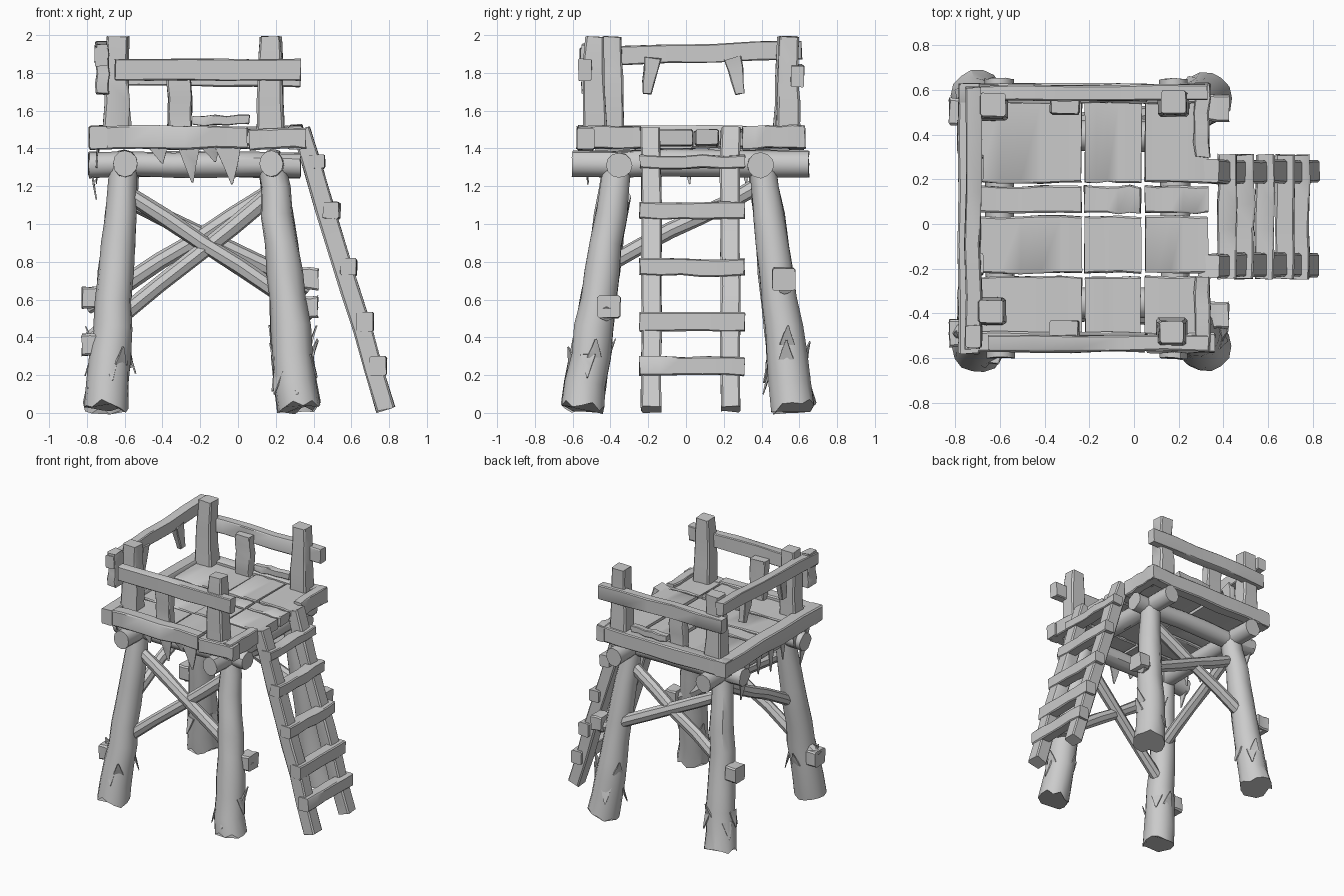
import bpy, bmesh, math, random
from mathutils import Vector

random.seed(4)
old = bpy.data.objects.get("Cube")
if old:
    bpy.data.objects.remove(old)

wood = bpy.data.materials.new("weathered wood")
wood.use_nodes = True
wood.diffuse_color = (0.6, 0.6, 0.6, 1)
wood.node_tree.nodes["Principled BSDF"].inputs["Base Color"].default_value = (0.6, 0.6, 0.6, 1)


def section(w, h, sides):
    """Round outline, or a rectangle with chamfered corners when sides is 0."""
    if sides:
        turns = [math.tau * i / sides for i in range(sides)]
        return [(w / 2 * math.cos(t), h / 2 * math.sin(t)) for t in turns]
    x, y = w / 2, h / 2
    c = min(x, y) * 0.18
    return [(x, c - y), (x, y - c), (x - c, y), (c - x, y),
            (-x, y - c), (-x, c - y), (c - x, -y), (x - c, -y)]


def timber(name, a, b, start, end=None, sides=0, rings=5, wobble=0.005, up=(0, 0, 1), ragged=0):
    """Rough length of wood from a to b; start and end are (width, height)."""
    a, b, end = Vector(a), Vector(b), end or start
    d = (b - a).normalized()
    side = d.cross(Vector(up)).normalized()
    top = side.cross(d)
    bm = bmesh.new()
    loops = []
    for i in range(rings + 1):
        t = i / rings
        w, h = (s + (e - s) * t for s, e in zip(start, end))
        grow = 1 + random.uniform(-1, 1) * wobble / max(w, h)
        drift = side * random.uniform(-wobble, wobble) + top * random.uniform(-wobble, wobble)
        loop = []
        for u, v in section(w * grow, h * grow, sides):
            n = random.uniform(-wobble, wobble) * 0.4
            p = a.lerp(b, t) + drift + side * (u + n) + top * (v + n)
            if i in (0, rings):
                p += d * random.uniform(-wobble, wobble)
            if i == 0:
                p += d * random.uniform(0, ragged)
            loop.append(bm.verts.new(p))
        loops.append(loop)
    for lo, hi in zip(loops, loops[1:]):
        for k in range(len(lo)):
            j = (k + 1) % len(lo)
            bm.faces.new((lo[k], lo[j], hi[j], hi[k]))
    bm.faces.new(loops[0][::-1])
    bm.faces.new(loops[-1])
    bmesh.ops.recalc_face_normals(bm, faces=bm.faces)
    mesh = bpy.data.meshes.new(name)
    bm.to_mesh(mesh)
    bm.free()
    mesh.materials.append(wood)
    obj = bpy.data.objects.new(name, mesh)
    bpy.context.collection.objects.link(obj)
    bpy.ops.object.select_all(action="DESELECT")
    obj.select_set(True)
    bpy.context.view_layer.objects.active = obj
    bpy.ops.object.shade_smooth_by_angle(angle=math.radians(35))
    return obj


def splinter(name, a, b, width, up):
    timber(name, a, b, (width, 0.012), (0.008, 0.006), rings=2, wobble=0.002, up=up)


# Splayed log legs with torn bark near the foot
for sx, foot_x, head_x in (("left", 0.32, 0.18), ("right", -0.70, -0.60)):
    for sy, foot_y, head_y in (("front", -0.55, -0.36), ("back", 0.57, 0.40)):
        name = f"{sy}_{sx}_leg"
        timber(name, (foot_x, foot_y, 0.005), (head_x, head_y, 1.34), (0.235, 0.235),
               (0.145, 0.145), sides=14, rings=9, wobble=0.007, up=(0, 1, 0), ragged=0.05)
        for k in range(6):
            t = math.tau * (k + random.random()) / 6
            out = Vector((math.cos(t), math.sin(t), 0))
            f = random.uniform(0.16, 0.28)
            core = Vector((foot_x, foot_y, 0)).lerp(Vector((head_x, head_y, 1.34)), f)
            root = core + out * 0.098
            tip = root + out * 0.035 + Vector((0, 0, random.choice((-0.12, 0.1))))
            splinter(name + "_bark", root, tip, 0.08, out)

# Log beams under the deck, crossing at the leg heads
for y in (-0.355, 0.395):
    timber("cross_log", (-0.79, y, 1.315), (0.33, y, 1.315), (0.14, 0.135), sides=12)
for x in (-0.60, 0.18):
    timber("side_log", (x, -0.60, 1.32), (x, 0.65, 1.32), (0.13, 0.14), sides=12)

# Diagonal braces with their ends poking through the legs
for name, a, b in (
    ("front_brace", (-0.80, -0.49, 0.37), (0.16, -0.33, 1.14)),
    ("front_brace", (0.40, -0.42, 0.52), (-0.58, -0.38, 1.16)),
    ("back_brace", (0.38, 0.52, 0.66), (-0.58, 0.42, 1.13)),
    ("back_brace", (-0.80, 0.50, 0.56), (0.16, 0.42, 1.16)),
    ("right_brace", (-0.63, -0.40, 0.80), (-0.60, 0.40, 1.21)),
):
    timber(name, a, b, (0.085, 0.09), sides=8)
for p in ((-0.785, -0.49, 0.36), (-0.785, 0.50, 0.61), (0.385, -0.41, 0.56), (0.385, 0.52, 0.71)):
    x, y, z = p
    s = math.copysign(0.05, x)
    timber("brace_end", (x - s, y, z), (x + s * 0.8, y, z), (0.12, 0.115), rings=2)

# Deck frame boards
timber("front_board", (-0.78, -0.53, 1.455), (0.05, -0.53, 1.46), (0.09, 0.12))
timber("front_board", (0.06, -0.53, 1.45), (0.36, -0.53, 1.455), (0.09, 0.11))
timber("back_board", (-0.78, 0.585, 1.455), (0.34, 0.585, 1.46), (0.09, 0.12))
timber("back_ledge", (-0.24, 0.57, 1.545), (0.06, 0.57, 1.555), (0.05, 0.05))
timber("right_board", (-0.735, -0.58, 1.46), (-0.735, 0.63, 1.46), (0.10, 0.12))
for y0, y1 in ((-0.57, -0.24), (0.30, 0.63)):
    timber("left_board", (0.305, y0, 1.46), (0.305, y1, 1.46), (0.07, 0.12))

# Deck floor: three rows of boards with broken joints
columns = ((-0.69, -0.235), (-0.22, 0.03), (0.05, 0.33))
rows = ((-0.50, -0.235), (-0.22, 0.035), (0.05, 0.17), (0.185, 0.55))
for x0, x1 in columns:
    for y0, y1 in rows:
        z = 1.455 + random.uniform(-0.008, 0.008)
        y = (y0 + y1) / 2
        timber("floor_board", (x0, y, z), (x1, y, z + random.uniform(-0.01, 0.01)),
               (y1 - y0, 0.08), wobble=0.004)

# Corner posts
for x, y in ((-0.645, -0.39), (0.165, -0.485), (0.175, 0.545), (-0.64, 0.53)):
    timber("corner_post", (x, y, 1.42), (x + 0.005, y, 1.99), (0.145, 0.13), (0.11, 0.10),
           up=(0, 1, 0))

# Guard rails, uprights and broken stubs
timber("front_rail", (-0.65, -0.53, 1.815), (0.33, -0.53, 1.815), (0.07, 0.115))
timber("back_rail", (-0.74, 0.585, 1.785), (0.33, 0.585, 1.785), (0.07, 0.11))
timber("right_rail", (-0.72, -0.56, 1.885), (-0.72, 0.61, 1.92), (0.07, 0.10))
timber("right_rail_end", (-0.72, -0.50, 1.69), (-0.715, -0.50, 1.95), (0.07, 0.10), up=(0, 1, 0))
for y in (-0.47, 0.53):
    timber("rail_upright", (-0.31, y, 1.46), (-0.31, y, 1.80), (0.125, 0.07), up=(0, 1, 0))
for y, lean in ((-0.18, -0.03), (0.25, 0.04)):
    timber("broken_stub", (-0.70, y, 1.88), (-0.70, y + lean, 1.69), (0.05, 0.09), (0.04, 0.05),
           rings=3, up=(0, 1, 0))

# Splinters hanging from the frame
for x, length, width in ((-0.42, 0.08, 0.10), (-0.26, 0.18, 0.12), (-0.05, 0.19, 0.14), (-0.14, 0.07, 0.10)):
    splinter("front_splinter", (x, -0.53, 1.41), (x + 0.02, -0.52, 1.40 - length), width, (0, 1, 0))
for k in range(6):
    y = -0.45 + k * 0.15
    splinter("right_splinter", (-0.74, y, 1.42),
             (-0.75, y + 0.02, random.uniform(1.2, 1.32)), 0.08, (1, 0, 0))
for y in (-0.35, 0.39):
    splinter("log_splinter", (-0.775, y, 1.28), (-0.75, y, 1.13), 0.08, (1, 0, 0))

# Leaning ladder
for y in (-0.185, 0.235):
    timber("ladder_rail", (0.785, y, 0.02), (0.335, y, 1.50), (0.105, 0.10), rings=7, up=(1, 0, 0))
for z, tall in ((0.25, 0.10), (0.48, 0.10), (0.77, 0.09), (1.07, 0.09), (1.33, 0.07)):
    x = 0.79 - 0.304 * z + 0.03
    timber("ladder_rung", (x, -0.245, z), (x, 0.31, z), (0.085, tall))
